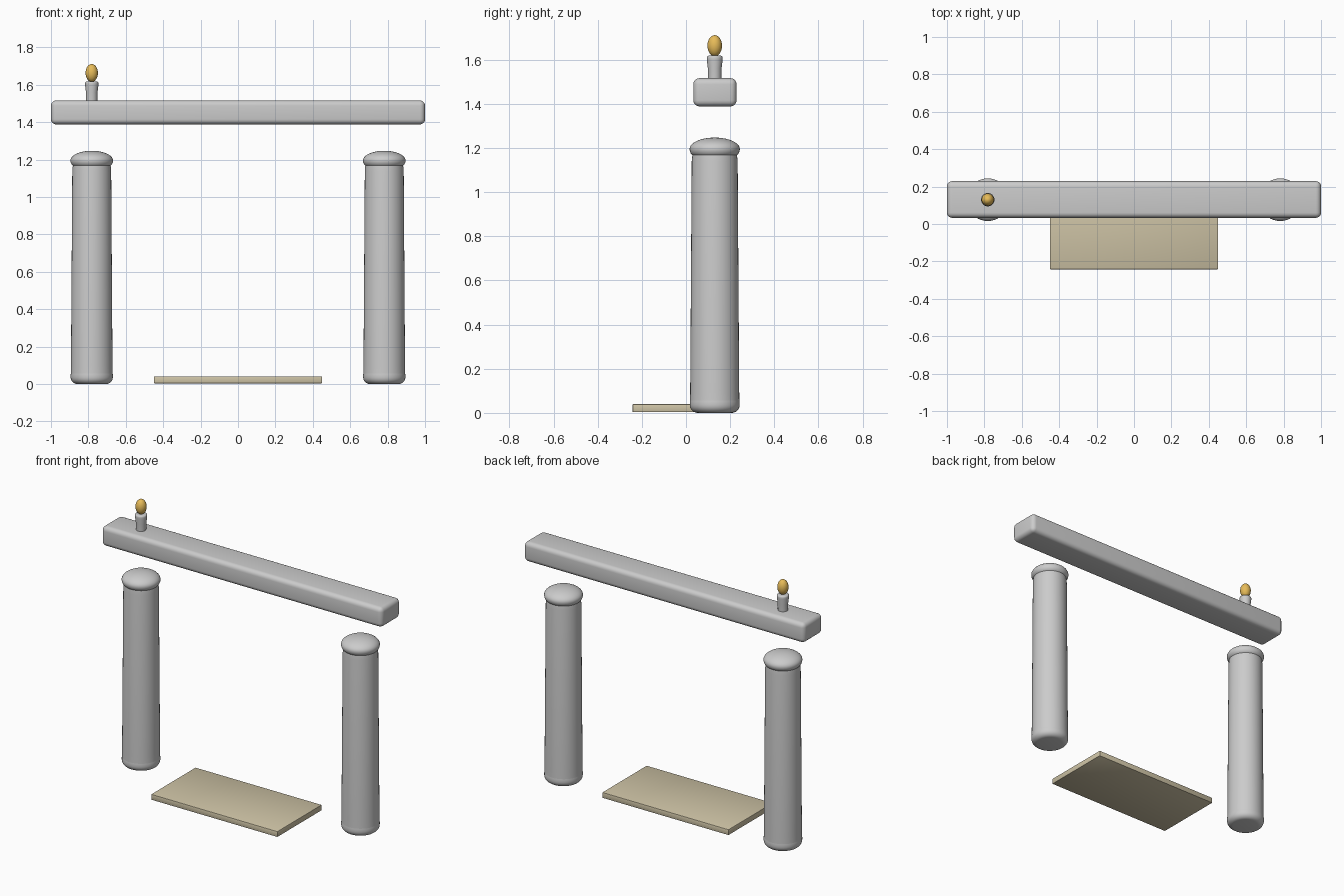
import bpy, bmesh, math

if "Cube" in bpy.data.objects:
    bpy.data.objects.remove(bpy.data.objects["Cube"])

CY = 0.13      # depth line shared by columns, beam and candle
CX = 0.782     # column offset from the centre


def finish(name, bm, color=None, bevel=0.0, segments=4):
    me = bpy.data.meshes.new(name)
    bmesh.ops.recalc_face_normals(bm, faces=bm.faces)
    if bevel:
        bmesh.ops.bevel(bm, geom=bm.edges[:], offset=bevel, segments=segments,
                        profile=0.5, affect='EDGES')
    bm.to_mesh(me)
    bm.free()
    ob = bpy.data.objects.new(name, me)
    bpy.context.collection.objects.link(ob)
    if color:
        mat = bpy.data.materials.new(name + "_colour")
        mat.diffuse_color = (*color, 1)
        mat.use_nodes = True
        mat.node_tree.nodes["Principled BSDF"].inputs["Base Color"].default_value = mat.diffuse_color
        me.materials.append(mat)
    bpy.ops.object.select_all(action='DESELECT')
    ob.select_set(True)
    bpy.context.view_layer.objects.active = ob
    bpy.ops.object.shade_smooth_by_angle(angle=math.radians(35))
    return ob


def box(name, lo, hi, color=None, bevel=0.0, segments=4):
    bm = bmesh.new()
    bmesh.ops.create_cube(bm, size=1)
    for v in bm.verts:
        v.co = [(a + b) / 2 + c * (b - a) for a, b, c in zip(lo, hi, v.co)]
    return finish(name, bm, color, bevel, segments)


def lathe(name, profile, x, y, color=None, steps=40):
    # spin an (r, z) profile around a vertical axis
    bm = bmesh.new()
    vs = [bm.verts.new((r, 0, z)) for r, z in profile]
    es = [bm.edges.new(p) for p in zip(vs, vs[1:])]
    bmesh.ops.spin(bm, geom=vs + es, cent=(0, 0, 0), axis=(0, 0, 1),
                   angle=math.tau, steps=steps)
    bmesh.ops.remove_doubles(bm, verts=bm.verts, dist=1e-5)
    bmesh.ops.translate(bm, verts=bm.verts, vec=(x, y, 0))
    return finish(name, bm, color)


def arc(r, cz, rr, rz, a0, a1, n):
    # elliptical arc of profile points centred on (r, cz)
    angles = [math.radians(a0 + (a1 - a0) * i / n) for i in range(n + 1)]
    return [(max(0, r + rr * math.cos(a)), cz + rz * math.sin(a)) for a in angles]


# Columns: rounded foot, tapering shaft, domed cap
foot = [(0, 0)] + arc(0.077, 0.036, 0.036, 0.036, -90, 0, 6) \
    + [(0.113, 0.05), (0.110, 0.068), (0, 0.068)]
shaft = [(0, 0.05), (0.112, 0.05), (0.111, 0.1), (0.104, 1.14), (0.101, 1.168), (0, 1.17)]
cap = [(0, 1.158)] + arc(0.077, 1.195, 0.037, 0.037, -90, 0, 6) \
    + arc(0, 1.195, 0.114, 0.052, 0, 90, 10)[1:]
for side, x in (("left", -CX), ("right", CX)):
    lathe(side + "_column_foot", foot, x, CY)
    lathe(side + "_column_shaft", shaft, x, CY)
    lathe(side + "_column_cap", cap, x, CY)

# Mantel beam
box("mantel_beam", (-1, 0.033, 1.388), (1, 0.229, 1.516), bevel=0.028, segments=5)

# Hearth slab
box("hearth_slab", (-0.45, -0.242, 0.004), (0.45, 0.21, 0.04), (0.62, 0.55, 0.38), 0.003, 2)

# Candle and flame
candle = [(0, 1.5), (0.03, 1.5), (0.031, 1.56), (0.036, 1.6)] \
    + arc(0.026, 1.608, 0.01, 0.01, 0, 90, 4) + [(0, 1.618)]
lathe("candle", candle, -CX, CY, steps=24)
lathe("candle_flame", arc(0, 1.663, 0.033, 0.048, -90, 90, 14), -CX, CY,
      (0.8, 0.5, 0.1), 24)
